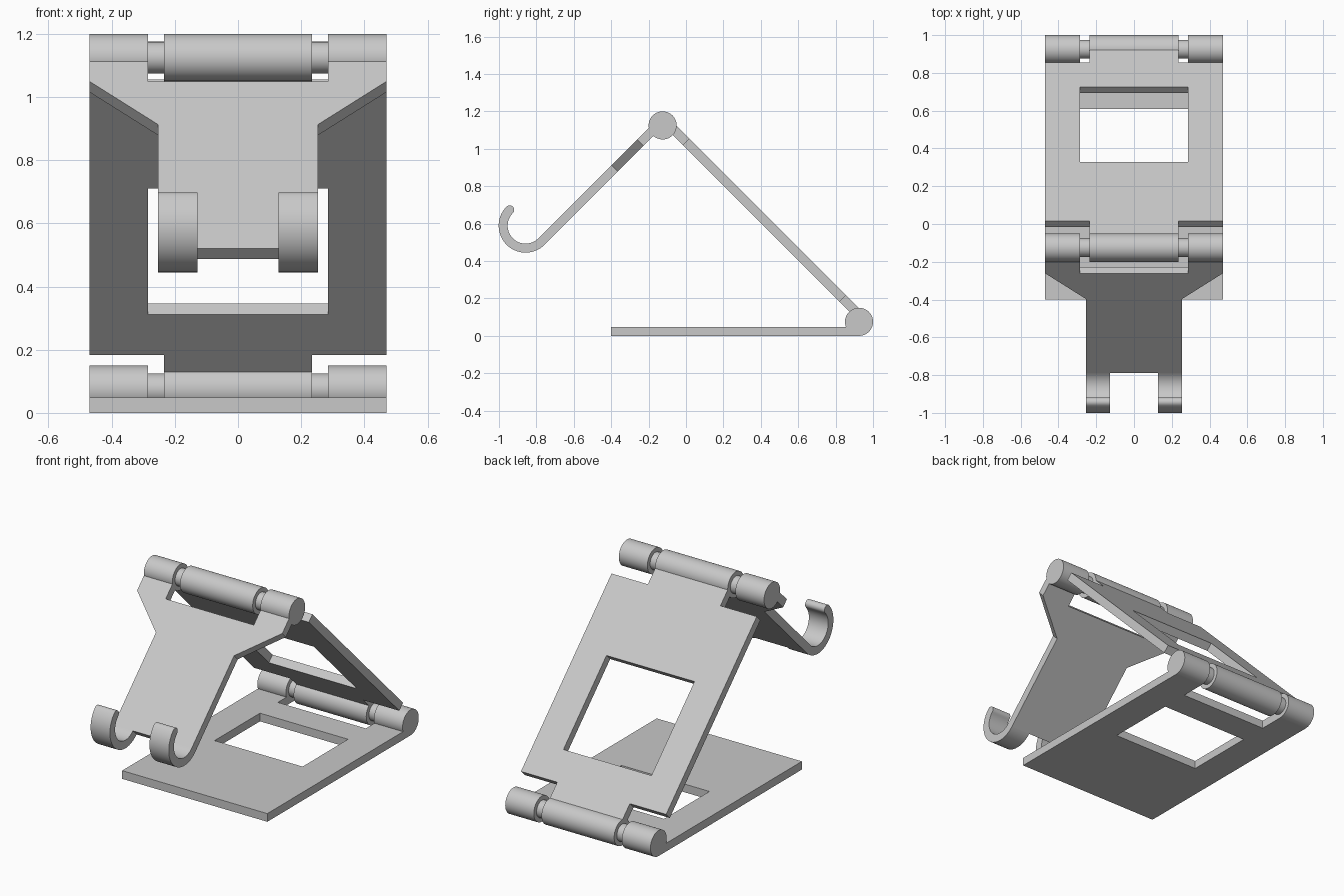
import bpy, bmesh, math
from mathutils import Matrix, Vector

cube = bpy.data.objects.get("Cube")
if cube:
    bpy.data.objects.remove(cube)

GREY = (0.58, 0.58, 0.58, 1)
metal = bpy.data.materials.new("light_grey")
metal.use_nodes = True
metal.diffuse_color = GREY
metal.node_tree.nodes["Principled BSDF"].inputs["Base Color"].default_value = GREY

HALF, BARREL, GAP = 0.47, 0.235, 0.285   # half width, centre barrel, outer knuckle start
RADIUS, THICK, CUT = 0.075, 0.048, 0.15
LOW = Vector((0, 0.925, RADIUS))         # hinge centres
HIGH = Vector((0, -0.125, 1.125))


def finish(bm, name, smooth=False):
    bmesh.ops.recalc_face_normals(bm, faces=bm.faces)
    mesh = bpy.data.meshes.new(name)
    bm.to_mesh(mesh)
    bm.free()
    mesh.materials.append(metal)
    ob = bpy.data.objects.new(name, mesh)
    bpy.context.collection.objects.link(ob)
    if smooth:
        bpy.ops.object.select_all(action='DESELECT')
        ob.select_set(True)
        bpy.context.view_layer.objects.active = ob
        bpy.ops.object.shade_smooth_by_angle(angle=math.radians(35))
    return ob


def extrude_loops(name, loops, matrix, depth, smooth=False):
    """Fill flat loops (later ones are holes), thicken them and place the result."""
    bm = bmesh.new()
    for loop in loops:
        vs = [bm.verts.new((u, v, 0)) for u, v in loop]
        for a, b in zip(vs, vs[1:] + vs[:1]):
            bm.edges.new((a, b))
    bmesh.ops.triangle_fill(bm, edges=bm.edges[:], use_beauty=True)
    bmesh.ops.dissolve_limit(bm, angle_limit=0.01, verts=[], edges=bm.edges[:])
    ext = bmesh.ops.extrude_face_region(bm, geom=bm.faces[:])
    moved = [g for g in ext["geom"] if isinstance(g, bmesh.types.BMVert)]
    bmesh.ops.translate(bm, vec=(0, 0, depth), verts=moved)
    bmesh.ops.transform(bm, matrix=matrix, verts=bm.verts)
    return finish(bm, name, smooth)


def frame(origin, along, offset):
    """Plate frame: x across, 'along' down the plate, normal lifted by offset."""
    y = Vector(along).normalized()
    z = Vector((1, 0, 0)).cross(y)
    if z.z < 0:
        z = -z
    m = Matrix((Vector((1, 0, 0)), y, z)).transposed().to_4x4()
    m.translation = origin + z * offset
    return m


def mirrored(half):
    return half + [(-x, s) for x, s in reversed(half)]


def window(near, far):
    return mirrored([(GAP, near), (GAP, far)])


def cylinder(name, centre, x0, x1, radius):
    bm = bmesh.new()
    place = Matrix.Translation(centre + Vector(((x0 + x1) / 2, 0, 0)))
    bmesh.ops.create_cone(bm, cap_ends=True, segments=64, radius1=radius, radius2=radius,
                          depth=x1 - x0, matrix=place @ Matrix.Rotation(math.pi / 2, 4, 'Y'))
    finish(bm, name, True)


# Hinges: centre barrel, two outer knuckles and a thinner pin
for label, c in (("lower", LOW), ("upper", HIGH)):
    cylinder(label + "_hinge_barrel", c, -BARREL, BARREL, RADIUS)
    cylinder(label + "_hinge_right_knuckle", c, -HALF, -GAP, RADIUS)
    cylinder(label + "_hinge_left_knuckle", c, GAP, HALF, RADIUS)
    cylinder(label + "_hinge_pin", c, -GAP - 0.02, GAP + 0.02, 0.05)

# Base plate with rear notch and window
base = mirrored([(GAP, CUT), (GAP, 0), (HALF, 0), (HALF, 1.325)])
extrude_loops("base_plate", [base, window(0.315, 0.735)],
              frame(LOW, (0, -1, 0), -RADIUS), THICK)

# Sloping support plate with a centre tab at both ends
span = (HIGH - LOW).length
support = mirrored([(BARREL, 0), (BARREL, CUT), (HALF, CUT),
                    (HALF, span - CUT), (BARREL, span - CUT), (BARREL, span)])
extrude_loops("support_plate", [support, window(0.332, 0.895)],
              frame(LOW, HIGH - LOW, 0.003), THICK)

# Front arm, narrowing towards the hooks
ARM, BACK = 0.897, -0.005
arm = mirrored([(GAP, CUT), (GAP, 0), (HALF, 0), (HALF, CUT), (0.253, 0.343), (0.253, ARM)])
arm_frame = frame(HIGH, (0, -1, -1), BACK)
extrude_loops("front_arm", [arm], arm_frame, THICK)

# Hooks: half rings with rounded tips, continuing the arm
R_OUT = 0.144
R_MID = R_OUT - THICK / 2


def arc(r, a0, a1, n, cu=0, cv=0):
    return [(cu + r * math.cos(a0 + (a1 - a0) * i / n),
             cv + r * math.sin(a0 + (a1 - a0) * i / n)) for i in range(n + 1)]


start, end = math.radians(-45), math.radians(-225)
tip = arc(THICK / 2, end, end - math.pi, 10,
          R_MID * math.cos(end), R_MID * math.sin(end))[1:-1]
profile = arc(R_OUT, start, end, 40) + tip + arc(R_OUT - THICK, end, start, 40)
centre = arm_frame @ Vector((0, ARM, R_OUT))
to_yz = Matrix(((0, 0, 1), (1, 0, 0), (0, 1, 0))).to_4x4()
for side, x in (("right", -0.253), ("left", 0.128)):
    place = Matrix.Translation(centre + Vector((x, 0, 0))) @ to_yz
    extrude_loops(side + "_hook", [profile], place, 0.125, True)
